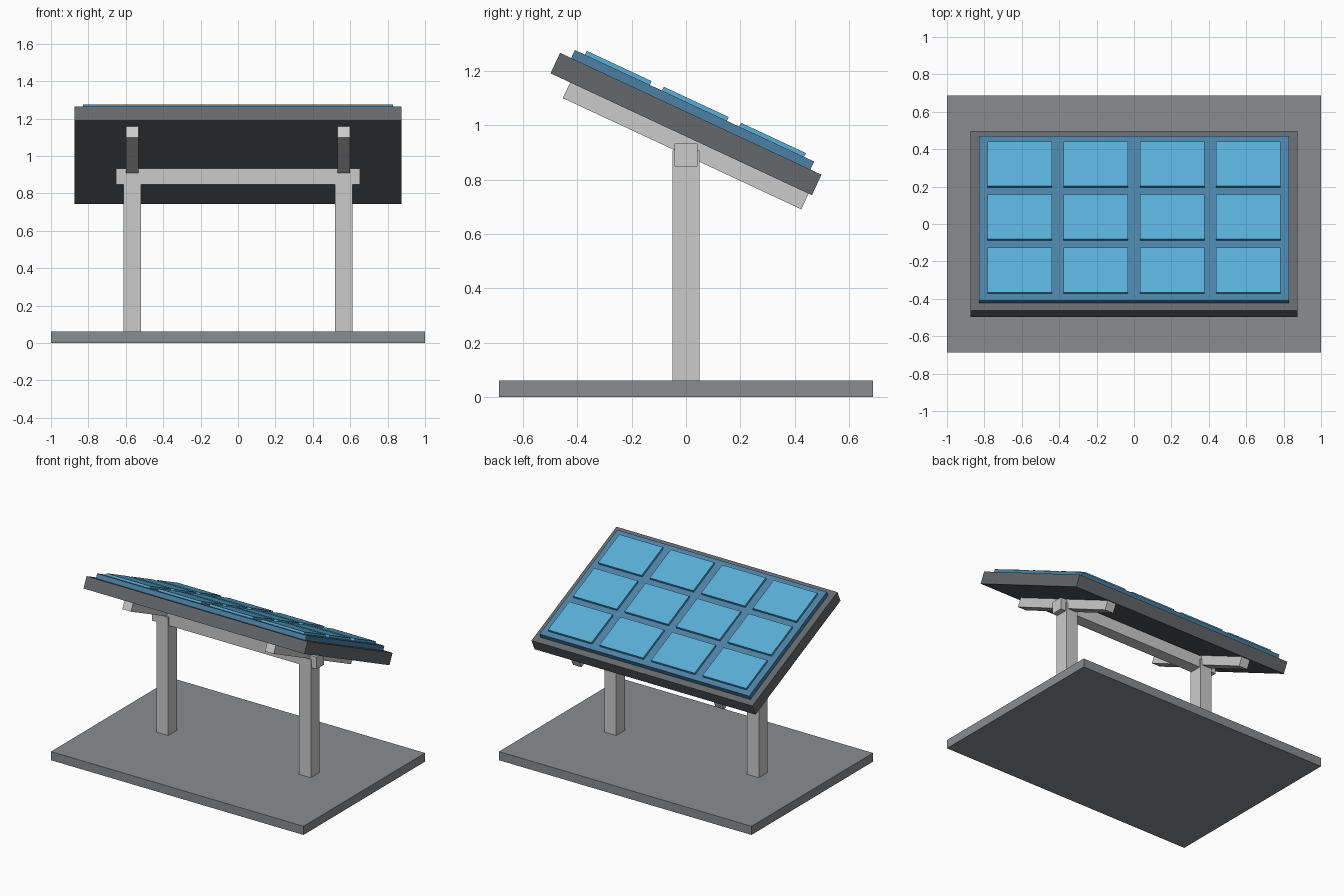
import bpy
from math import radians, sin, cos
from mathutils import Vector

if "Cube" in bpy.data.objects:
    bpy.data.objects.remove(bpy.data.objects["Cube"])

TILT = radians(-25)
PANEL = Vector((0, 0, 1.004))          # centre of the tilted frame
ALONG = Vector((0, cos(TILT), sin(TILT)))
NORMAL = Vector((0, -sin(TILT), cos(TILT)))


def material(name, color):
    m = bpy.data.materials.new(name)
    m.diffuse_color = (*color, 1)
    m.use_nodes = True
    m.node_tree.nodes["Principled BSDF"].inputs["Base Color"].default_value = m.diffuse_color
    return m


def box(name, center, size, mat=None, tilt=0):
    bpy.ops.mesh.primitive_cube_add(size=1, location=center, rotation=(tilt, 0, 0))
    ob = bpy.context.object
    ob.name = name
    ob.scale = size
    if mat:
        ob.data.materials.append(mat)
    return ob


def panel_box(name, x, along, low, high, width, length, mat=None):
    """Box in panel space: low/high are heights along the panel normal."""
    center = PANEL + Vector((x, 0, 0)) + ALONG * along + NORMAL * (low + high) / 2
    return box(name, center, (width, length, high - low), mat, TILT)


frame_mat = material("frame_grey", (0.13, 0.14, 0.15))
glass_mat = material("panel_blue", (0.07, 0.22, 0.38))
cell_mat = material("cell_blue", (0.10, 0.42, 0.68))
base_mat = material("base_grey", (0.25, 0.27, 0.28))

# Base slab
box("base_slab", (0, 0, 0.031), (2, 1.374, 0.062), base_mat)

# Posts and the tilted rails on top of them
for side, s in (("left", -1), ("right", 1)):
    box(f"{side}_post", (s * 0.565, 0, 0.482), (0.094, 0.1, 0.85))
    panel_box(f"{side}_rail", s * 0.565, 0.033, -0.105, -0.041, 0.068, 0.967)

# Cross beam joining the posts
box("cross_beam", (0, 0, 0.89), (1.304, 0.086, 0.086))

# Tilted panel: frame and backing sheet
panel_box("panel_frame", 0, 0, -0.0415, 0.0415, 1.75, 1.06, frame_mat)
panel_box("panel_sheet", 0, 0, 0.0415, 0.074, 1.66, 0.97, glass_mat)

# Grid of solar cells
for row in range(3):
    for col in range(4):
        panel_box(f"solar_cell_{row}_{col}", (col - 1.5) * 0.408, (row - 1) * 0.313,
                  0.074, 0.0895, 0.345, 0.263, cell_mat)
